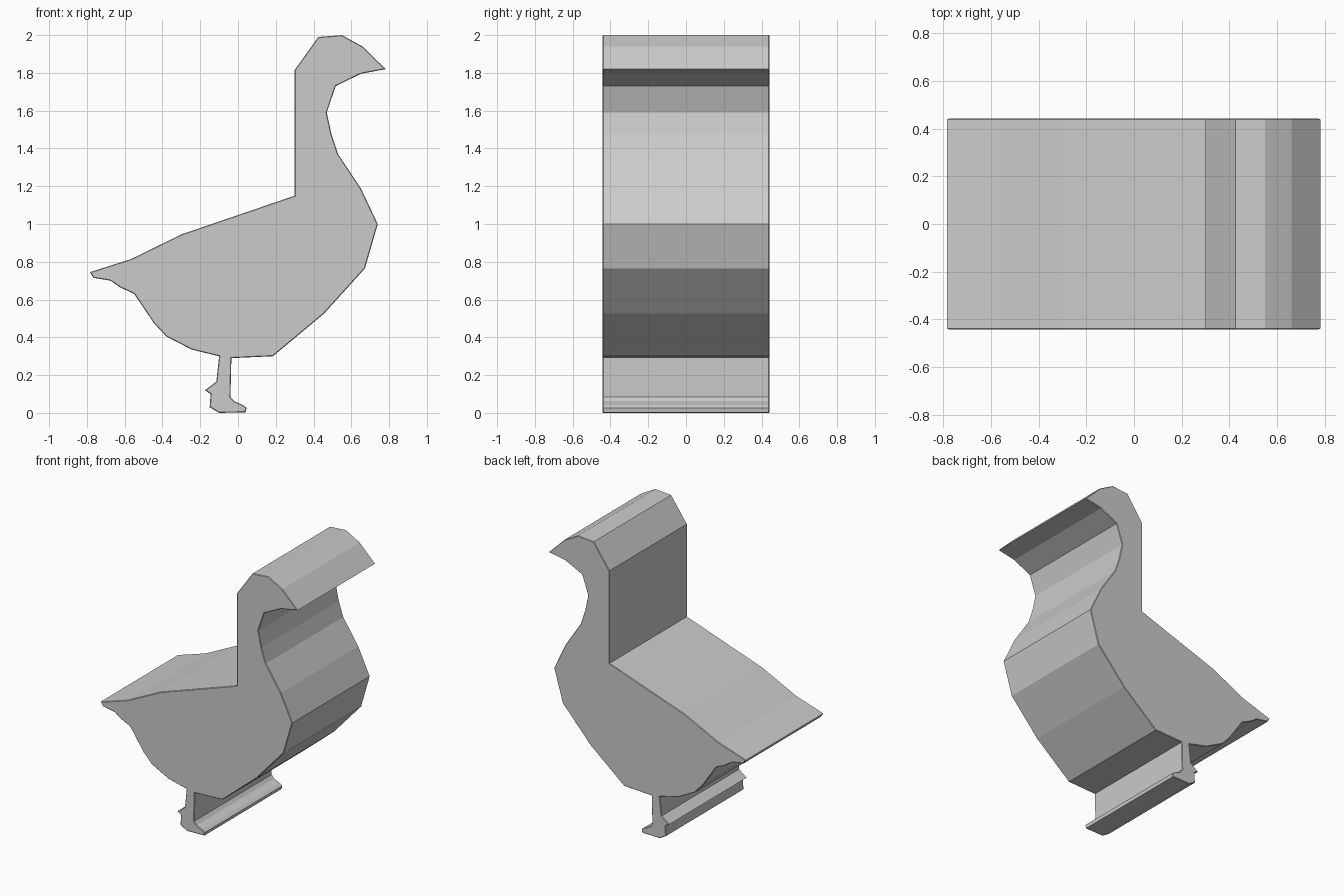
import bpy, bmesh

if "Cube" in bpy.data.objects:
    bpy.data.objects.remove(bpy.data.objects["Cube"])

# Side profile (x, z): head, breast, foot, belly, tail, back
profile = [
    (.30, 1.815), (.425, 1.99), (.55, 2.0), (.66, 1.94), (.782, 1.82),
    (.65, 1.795), (.517, 1.73), (.47, 1.59), (.495, 1.475), (.53, 1.37),
    (.65, 1.19), (.74, 1.0), (.672, .765), (.455, .525), (.185, .30),
    (-.035, .29), (-.04, .085), (-.02, .062), (.025, .042), (.045, .027),
    (.04, .003), (-.10, 0), (-.15, .03), (-.145, .10), (-.175, .12),
    (-.115, .165), (-.10, .30), (-.245, .335), (-.38, .405), (-.445, .475),
    (-.55, .63), (-.625, .665), (-.675, .70), (-.765, .715), (-.784, .745),
    (-.565, .815), (-.30, .945), (.30, 1.15),
]
HALF = .442

# Extrude the profile across the depth
bm = bmesh.new()
face = bm.faces.new([bm.verts.new((x, -HALF, z)) for x, z in profile])
ext = bmesh.ops.extrude_face_region(bm, geom=[face], use_keep_orig=True)
for v in ext["geom"]:
    if isinstance(v, bmesh.types.BMVert):
        v.co.y = HALF
bmesh.ops.recalc_face_normals(bm, faces=bm.faces[:])

# Tiny softened rim around both flat sides
rim = [e for e in bm.edges if abs(e.verts[0].co.y - e.verts[1].co.y) < .01]
bmesh.ops.bevel(bm, geom=rim, offset=.004, segments=1, affect='EDGES', clamp_overlap=True)

mesh = bpy.data.meshes.new("bird_silhouette")
bm.to_mesh(mesh)
bm.free()
bird = bpy.data.objects.new("bird_silhouette", mesh)
bpy.context.collection.objects.link(bird)
